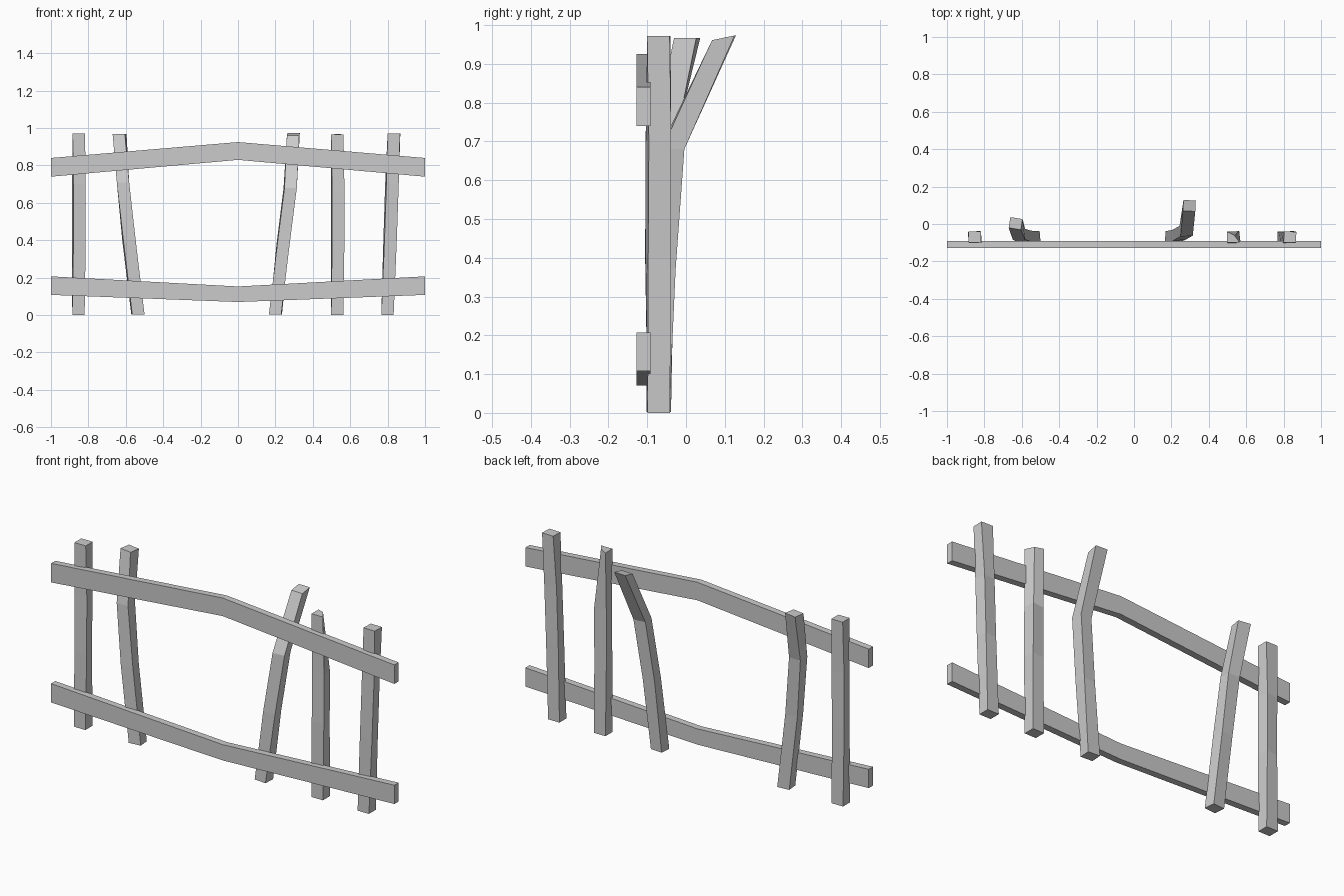
import bpy, math
from mathutils import Vector, Matrix

if "Cube" in bpy.data.objects:
    bpy.data.objects.remove(bpy.data.objects["Cube"])


def loft(name, rings):
    """Join a row of four-cornered rings into a closed flat-shaded bar."""
    verts = [v for ring in rings for v in ring]
    last = 4 * (len(rings) - 1)
    faces = [(3, 2, 1, 0), tuple(last + i for i in range(4))]
    for k in range(0, last, 4):
        for i in range(4):
            j = (i + 1) % 4
            faces.append((k + i, k + j, k + 4 + j, k + 4 + i))
    mesh = bpy.data.meshes.new(name)
    mesh.from_pydata(verts, [], faces)
    obj = bpy.data.objects.new(name, mesh)
    bpy.context.collection.objects.link(obj)
    return obj


def rail(name, end, middle):
    """Bent plank: end and middle are (bottom z, top z)."""
    y0, y1 = -0.127, -0.092
    rings = []
    for x, (lo, hi) in ((-1, end), (0, middle), (1, end)):
        rings.append([(x, y0, lo), (x, y1, lo), (x, y1, hi), (x, y0, hi)])
    return loft(name, rings)


def post(name, path, corner_shift=(0, 0, 0), top_slope=0.0):
    """Crooked square post along (x, y, z, twist degrees) points."""
    hx, hy = 0.033, 0.029
    rings = []
    for x, y, z, twist in path:
        turn = Matrix.Rotation(math.radians(twist), 3, 'Z')
        rings.append([Vector((x, y, z)) + turn @ Vector((sx * hx, sy * hy, 0))
                      for sx, sy in ((-1, -1), (1, -1), (1, 1), (-1, 1))])
    # cut the top at a slope and pull in the worn back corner
    for i, v in enumerate(rings[-1]):
        v.z += top_slope * (1 if i > 1 else -1)
    rings[-1][2] += Vector(corner_shift)
    return loft(name, rings)


# long rails on the front
rail("upper_rail", (0.74, 0.84), (0.83, 0.925))
rail("lower_rail", (0.108, 0.207), (0.07, 0.153))

# five crooked posts, left to right
post("post_far_left", [(-0.853, -0.07, 0, 0), (-0.851, -0.072, 0.40, 8),
                       (-0.851, -0.071, 0.70, 8), (-0.851, -0.07, 0.97, 0)])
post("post_left", [(-0.535, -0.07, 0.002, 5), (-0.583, -0.068, 0.40, 6),
                   (-0.615, -0.055, 0.71, 0), (-0.633, 0.003, 0.967, -9)])
post("post_middle", [(0.2, -0.07, 0.002, -4), (0.24, -0.058, 0.37, 4),
                     (0.279, -0.036, 0.68, 5), (0.296, 0.098, 0.967, -3)],
     top_slope=0.006)
post("post_right", [(0.531, -0.07, 0, 0), (0.533, -0.073, 0.40, 6),
                    (0.533, -0.071, 0.66, 7), (0.531, -0.07, 0.965, 0)],
     corner_shift=(-0.026, -0.02, 0.004))
post("post_far_right", [(0.799, -0.07, 0, 0), (0.813, -0.072, 0.40, 6),
                        (0.823, -0.071, 0.70, 7), (0.834, -0.07, 0.972, -2)])
